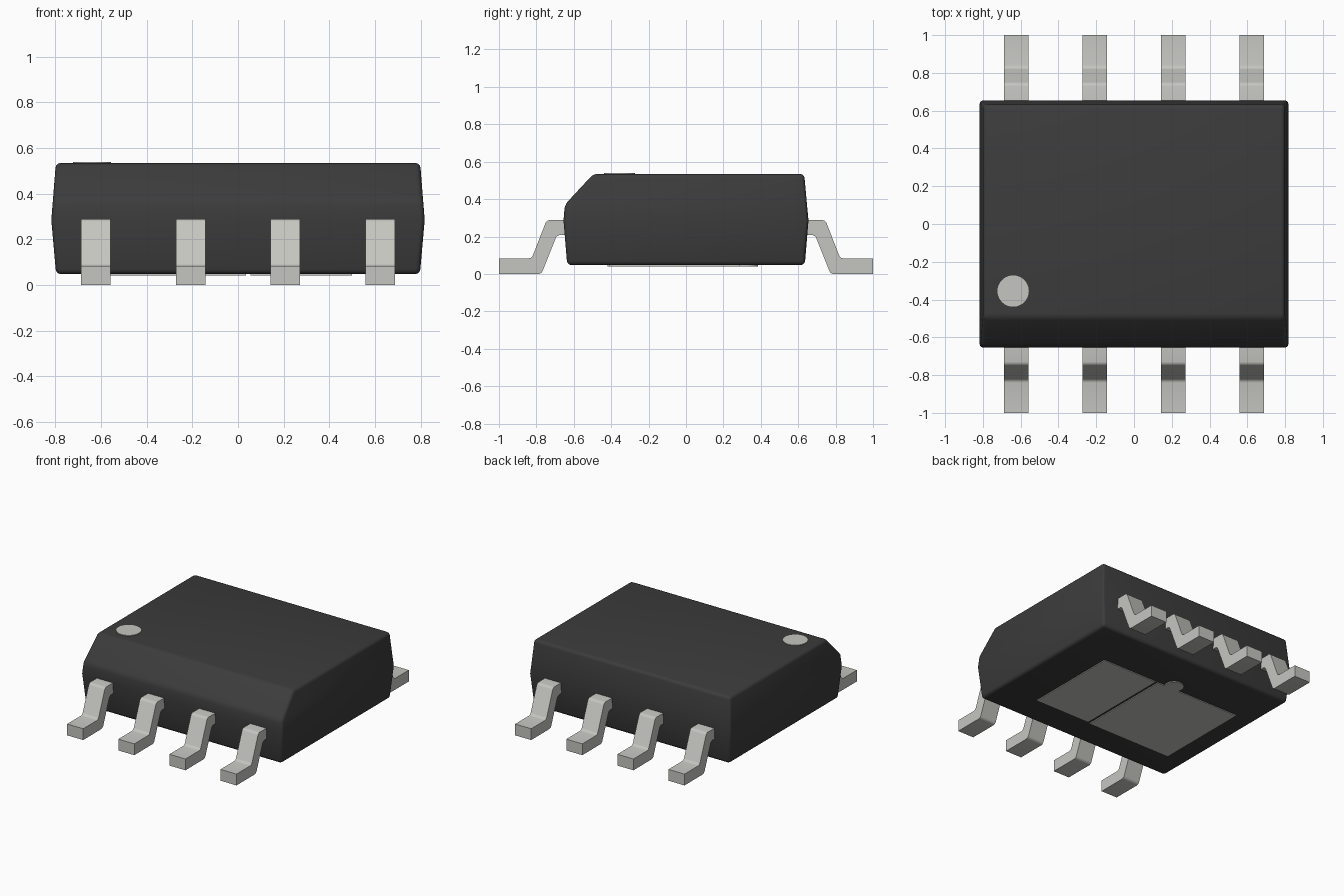
import bpy
import bmesh

cube = bpy.data.objects.get("Cube")
if cube:
    bpy.data.objects.remove(cube, do_unlink=True)


def material(name, rgb):
    mat = bpy.data.materials.new(name)
    mat.use_nodes = True
    mat.diffuse_color = (*rgb, 1)
    bsdf = next(n for n in mat.node_tree.nodes if n.type == 'BSDF_PRINCIPLED')
    bsdf.inputs["Base Color"].default_value = (*rgb, 1)
    return mat


BLACK = material("black_plastic", (0.045, 0.045, 0.045))
METAL = material("tinned_metal", (0.56, 0.56, 0.53))


def add_object(name, bm, mat, smooth=True):
    bmesh.ops.recalc_face_normals(bm, faces=bm.faces)
    mesh = bpy.data.meshes.new(name)
    bm.to_mesh(mesh)
    bm.free()
    mesh.materials.append(mat)
    obj = bpy.data.objects.new(name, mesh)
    bpy.context.collection.objects.link(obj)
    if smooth:
        bpy.ops.object.select_all(action='DESELECT')
        obj.select_set(True)
        bpy.context.view_layer.objects.active = obj
        bpy.ops.object.shade_smooth_by_angle(angle=0.5)
    return obj


def plate(name, x0, x1, y0, y1, z0, z1):
    bm = bmesh.new()
    bmesh.ops.create_cube(bm, size=1)
    for v in bm.verts:
        v.co = (x0 + (v.co.x + 0.5) * (x1 - x0),
                y0 + (v.co.y + 0.5) * (y1 - y0),
                z0 + (v.co.z + 0.5) * (z1 - z0))
    return add_object(name, bm, METAL, False)


def disc(name, x, y, z, radius, depth):
    bm = bmesh.new()
    bmesh.ops.create_cone(bm, cap_ends=True, segments=40, radius1=radius,
                          radius2=radius, depth=depth)
    bmesh.ops.translate(bm, verts=bm.verts, vec=(x, y, z))
    return add_object(name, bm, METAL)


# Body: stacked rectangles (z, half width, front y, back y), sloped at the front top
rings = [(0.047, 0.797, -0.635, 0.635), (0.285, 0.818, -0.655, 0.655),
         (0.37, 0.811, -0.648, 0.647), (0.535, 0.798, -0.495, 0.632)]
bm = bmesh.new()
loops = [[bm.verts.new(p) for p in ((-w, f, z), (w, f, z), (w, b, z), (-w, b, z))]
         for z, w, f, b in rings]
for low, high in zip(loops, loops[1:]):
    for i in range(4):
        j = (i + 1) % 4
        bm.faces.new((low[i], low[j], high[j], high[i]))
bm.faces.new(loops[0][::-1])
bm.faces.new(loops[-1])
bmesh.ops.recalc_face_normals(bm, faces=bm.faces)
sharp = [e for e in bm.edges if e.calc_face_angle() > 0.35]
bmesh.ops.bevel(bm, geom=sharp, offset=0.022, offset_type='OFFSET', segments=3,
                profile=0.5, affect='EDGES', clamp_overlap=True)
add_object("body", bm, BLACK)


# Gull-wing leads: side profile extruded across the width, bends rounded
PROFILE = [(0.60, 0.288), (0.745, 0.288), (0.825, 0.083), (1.0, 0.083),
           (1.0, 0.0), (0.773, 0.0), (0.69, 0.208), (0.60, 0.208)]
BENDS = (1, 2, 5, 6)


def lead(name, x, side):
    bm = bmesh.new()
    a = [bm.verts.new((x - 0.065, side * y, z)) for y, z in PROFILE]
    b = [bm.verts.new((x + 0.065, side * y, z)) for y, z in PROFILE]
    n = len(PROFILE)
    for i in range(n):
        j = (i + 1) % n
        bm.faces.new((a[i], a[j], b[j], b[i]))
    bm.faces.new(a)
    bm.faces.new(b[::-1])
    bends = [bm.edges.get((a[i], b[i])) for i in BENDS]
    bmesh.ops.bevel(bm, geom=bends, offset=0.016, offset_type='OFFSET',
                    segments=3, profile=0.5, affect='EDGES')
    add_object(name, bm, METAL)


for side, label in ((-1, "front"), (1, "back")):
    for k in range(4):
        lead(f"{label}_lead_{k + 1}", -0.623 + k * 0.4153, side)

# Orientation dot on the top
disc("orientation_dot", -0.64, -0.355, 0.536, 0.083, 0.006)

# Thin metal pads under the body
plate("left_bottom_pad", 0.055, 0.50, -0.41, 0.29, 0.041, 0.049)
plate("right_bottom_pad", -0.645, 0.035, -0.42, 0.29, 0.041, 0.049)
disc("bottom_pad_tab", -0.08, 0.32, 0.045, 0.065, 0.008)
